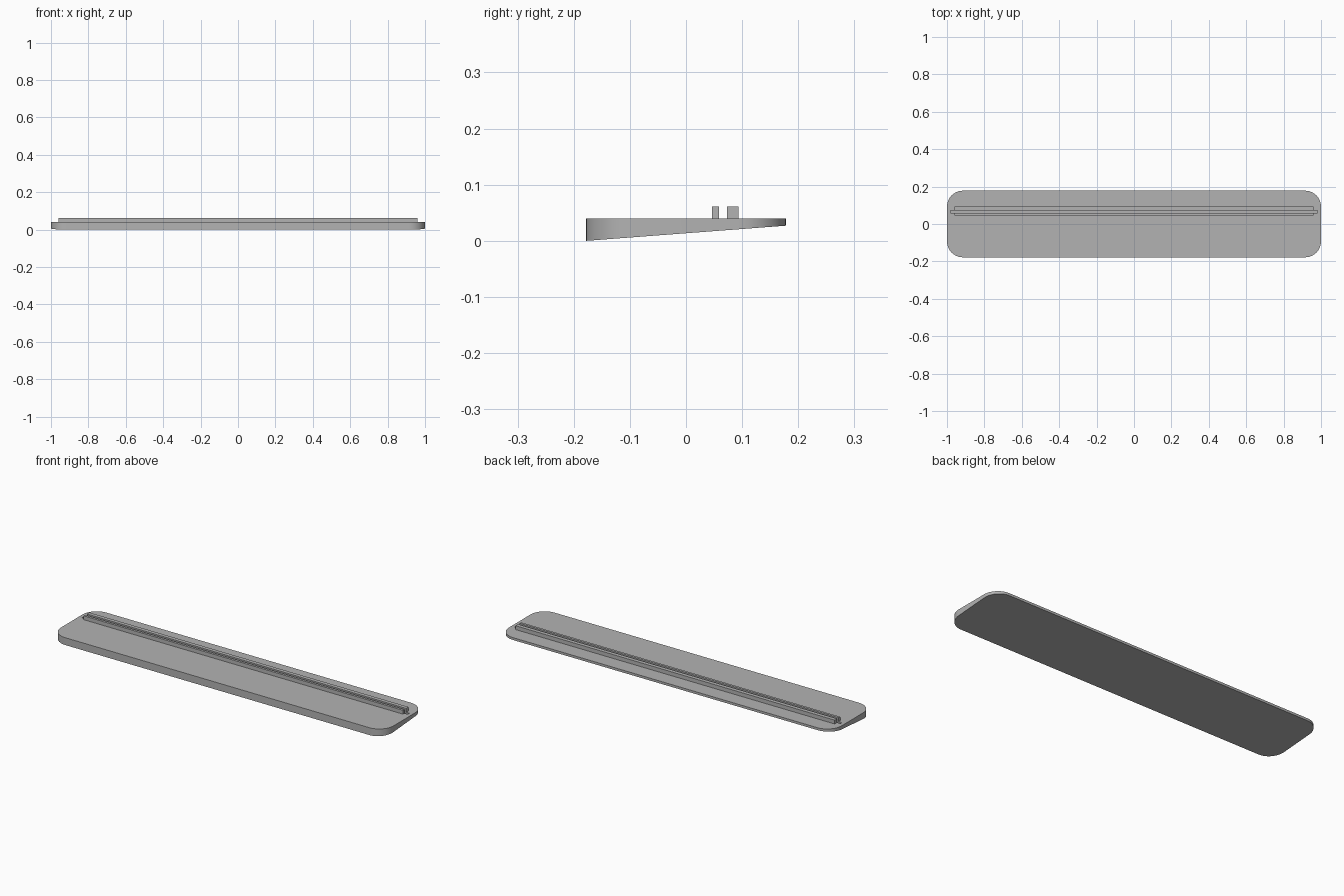
import bpy
import bmesh
from math import cos, sin, pi

if "Cube" in bpy.data.objects:
    bpy.data.objects.remove(bpy.data.objects["Cube"])

TOP = 0.04
HALF_X, HALF_Y, RADIUS = 1.0, 0.178, 0.085

grey = bpy.data.materials.new("plain grey")
grey.use_nodes = True
colour = (0.45, 0.45, 0.45, 1)
grey.diffuse_color = colour
grey.node_tree.nodes["Principled BSDF"].inputs["Base Color"].default_value = colour


def prism(name, outline, bottom, top):
    """Extrude an outline; bottom is a function of y."""
    bm = bmesh.new()
    low = [bm.verts.new((x, y, bottom(y))) for x, y in outline]
    high = [bm.verts.new((x, y, top)) for x, y in outline]
    bm.faces.new(low[::-1])
    bm.faces.new(high)
    for i in range(len(outline)):
        j = (i + 1) % len(outline)
        bm.faces.new((low[i], low[j], high[j], high[i]))
    mesh = bpy.data.meshes.new(name)
    bm.to_mesh(mesh)
    bm.free()
    mesh.materials.append(grey)
    obj = bpy.data.objects.new(name, mesh)
    bpy.context.collection.objects.link(obj)
    return obj


def rectangle(half_x, y0, y1):
    return [(-half_x, y0), (half_x, y0), (half_x, y1), (-half_x, y1)]


def rounded(half_x, half_y, r, steps=12):
    points = []
    for k, (sx, sy) in enumerate([(1, 1), (-1, 1), (-1, -1), (1, -1)]):
        for i in range(steps + 1):
            a = (k + i / steps) * pi / 2
            points.append((sx * (half_x - r) + r * cos(a),
                           sy * (half_y - r) + r * sin(a)))
    return points


# Wedge plate with rounded corners, thinner towards the back
plate = prism("wedge_plate", rounded(HALF_X, HALF_Y, RADIUS),
              lambda y: 0.027 * (y + HALF_Y) / (2 * HALF_Y), TOP)
bpy.ops.object.select_all(action="DESELECT")
plate.select_set(True)
bpy.context.view_layer.objects.active = plate
bpy.ops.object.shade_smooth_by_angle(angle=pi / 6)

# Shallow slot between the two rails, running a little past their ends
cutter = prism("slot_cutter", rectangle(0.98, 0.059, 0.073), lambda y: 0.03, 0.06)
cutter.hide_render = True
cutter.hide_set(True)
cut = plate.modifiers.new("slot", "BOOLEAN")
cut.operation = "DIFFERENCE"
cut.solver = "EXACT"
cut.object = cutter

# Rails
for name, y0, y1 in (("front_rail", 0.046, 0.059), ("back_rail", 0.073, 0.094)):
    prism(name, rectangle(0.96, y0, y1), lambda y: TOP, 0.061)
